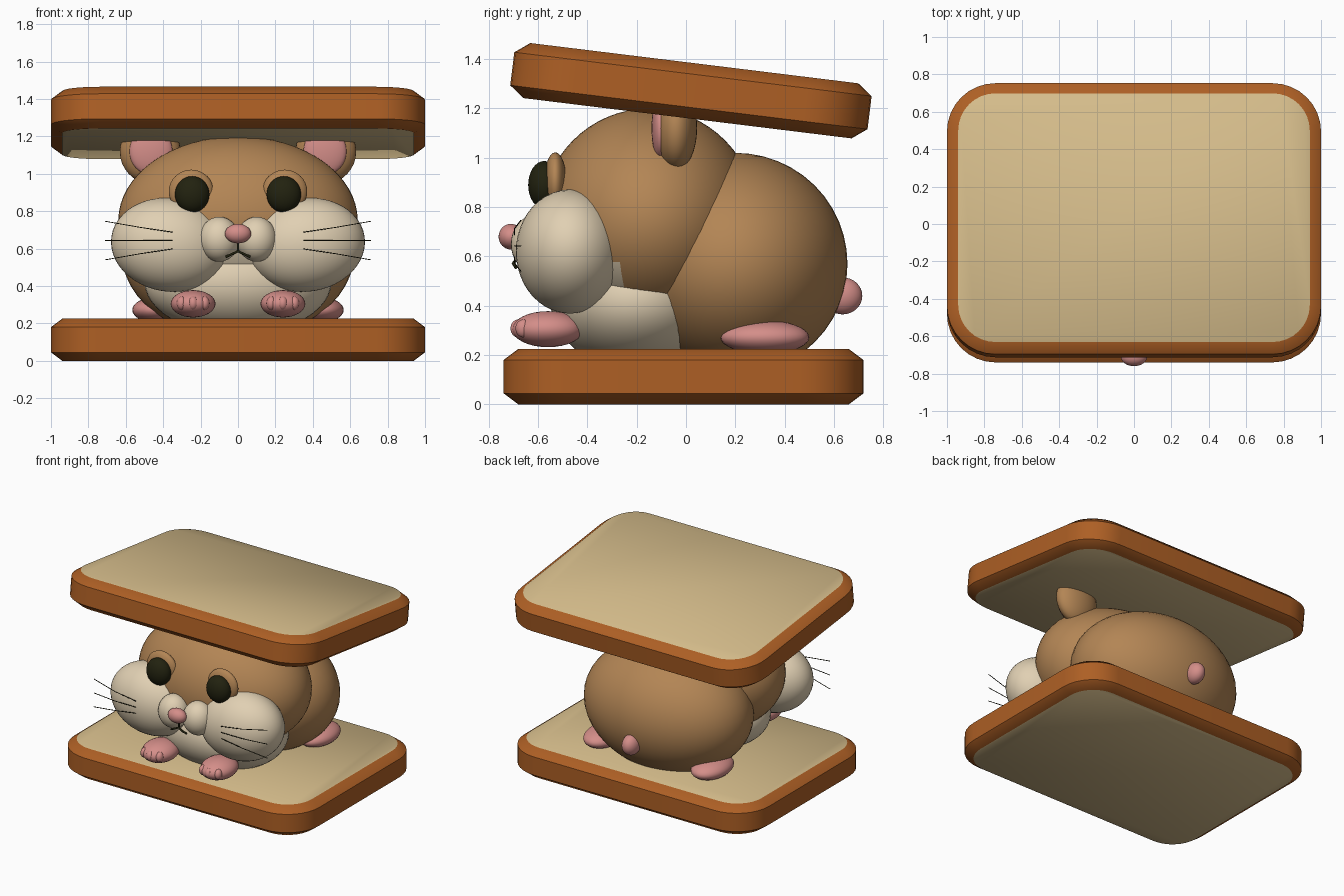
import bpy, bmesh, math
from mathutils import Matrix, Vector

cube = bpy.data.objects.get("Cube")
if cube:
    bpy.data.objects.remove(cube, do_unlink=True)


def material(name, rgb):
    m = bpy.data.materials.new(name)
    m.use_nodes = True
    color = (*rgb, 1)
    m.diffuse_color = color
    bsdf = m.node_tree.nodes["Principled BSDF"]
    bsdf.inputs["Base Color"].default_value = color
    bsdf.inputs["Roughness"].default_value = 0.8
    return m


CRUST = material("crust_brown", (0.42, 0.115, 0.018))
CRUMB = material("crumb_tan", (0.66, 0.50, 0.255))
FUR = material("fur_brown", (0.45, 0.235, 0.09))
CREAM = material("cream_fur", (0.75, 0.63, 0.45))
PINK = material("soft_pink", (0.66, 0.27, 0.25))
DARK = material("eye_dark", (0.016, 0.016, 0.005))


def finish(bm, name, mats, angle=50):
    bmesh.ops.recalc_face_normals(bm, faces=bm.faces)
    mesh = bpy.data.meshes.new(name)
    bm.to_mesh(mesh)
    bm.free()
    for m in mats:
        mesh.materials.append(m)
    ob = bpy.data.objects.new(name, mesh)
    bpy.context.collection.objects.link(ob)
    bpy.ops.object.select_all(action="DESELECT")
    ob.select_set(True)
    bpy.context.view_layer.objects.active = ob
    bpy.ops.object.shade_smooth_by_angle(angle=math.radians(angle))
    return ob


def ellipsoid(name, center, radii, mat, tilt=0, segs=32):
    """Ellipsoid, tilted about the y axis in degrees."""
    bm = bmesh.new()
    xf = (Matrix.Translation(center) @ Matrix.Rotation(math.radians(tilt), 4, "Y")
          @ Matrix.Diagonal((*radii, 1)))
    bmesh.ops.create_uvsphere(bm, u_segments=segs, v_segments=segs // 2,
                              radius=1, matrix=xf)
    return finish(bm, name, [mat])


def pair(name, center, radii, mat, tilt=0, segs=32):
    for side, s in (("left", 1), ("right", -1)):
        ellipsoid(f"{side}_{name}", (s * center[0], center[1], center[2]),
                  radii, mat, s * tilt, segs)


def strand(name, points, radius):
    """Thin dark line through points."""
    curve = bpy.data.curves.new(name, "CURVE")
    curve.dimensions = "3D"
    curve.bevel_depth = radius
    curve.bevel_resolution = 1
    curve.use_fill_caps = True
    spline = curve.splines.new("POLY")
    spline.points.add(len(points) - 1)
    for p, co in zip(spline.points, points):
        p.co = (*co, 1)
    curve.materials.append(DARK)
    bpy.context.collection.objects.link(bpy.data.objects.new(name, curve))


def bread(name, center, tilt):
    """Rounded slab with chamfered crust and crumb on both broad faces."""
    bm = bmesh.new()
    hx, hy, hz, corner, steps = 1.0, 0.73, 0.1125, 0.26, 8
    rings = []
    for inset, z in ((0.06, -hz), (0, -hz + 0.045), (0, hz - 0.045), (0.06, hz)):
        ring = []
        for q, (sx, sy) in enumerate(((1, 1), (-1, 1), (-1, -1), (1, -1))):
            for i in range(steps + 1):
                a = (q + i / steps) * math.pi / 2
                r = corner - inset
                ring.append(bm.verts.new((sx * (hx - corner) + r * math.cos(a),
                                          sy * (hy - corner) + r * math.sin(a), z)))
        rings.append(ring)
    for low, high in zip(rings, rings[1:]):
        for i in range(len(low)):
            j = (i + 1) % len(low)
            bm.faces.new((low[i], low[j], high[j], high[i]))
    for ring in (rings[0], rings[-1]):
        bm.faces.new(ring).material_index = 1
    ob = finish(bm, name, [CRUST, CRUMB])
    ob.location = center
    ob.rotation_euler.x = math.radians(tilt)


# Bread slices
bread("bottom_bread", (0, -0.01, 0.1125), 0)
bread("top_bread", (0, 0.02, 1.272), -7)

# Body, chest and head
ellipsoid("body", (0, 0.2, 0.57), (0.62, 0.455, 0.45), FUR, segs=48)
ellipsoid("chest", (0, -0.2, 0.42), (0.5, 0.35, 0.28), CREAM, segs=48)
head = ellipsoid("head", (0, -0.15, 0.75), (0.64, 0.44, 0.45), FUR, segs=64)
head.data.materials.append(CREAM)
for face in head.data.polygons:
    if face.center.y < -0.25 and face.center.z < 0.56:
        face.material_index = 1

# Cheeks, muzzle and nose
pair("cheek", (0.365, -0.47, 0.62), (0.315, 0.22, 0.25), CREAM, tilt=-8, segs=48)
pair("muzzle", (0.1, -0.605, 0.65), (0.108, 0.105, 0.12), CREAM)
ellipsoid("nose", (0, -0.71, 0.68), (0.07, 0.05, 0.052), PINK)

# Mouth
strand("mouth_line", [(0, -0.69, 0.64), (0, -0.69, 0.585)], 0.006)
strand("mouth_curve", [(-0.065, -0.69, 0.555), (-0.03, -0.7, 0.572), (0, -0.69, 0.585),
                       (0.03, -0.7, 0.572), (0.065, -0.69, 0.555)], 0.007)

# Eyes
pair("eyelid", (0.25, -0.53, 0.905), (0.12, 0.045, 0.117), FUR)
pair("eye", (0.245, -0.575, 0.89), (0.092, 0.065, 0.097), DARK)

# Ears
pair("ear", (0.47, -0.04, 1.12), (0.162, 0.085, 0.17), FUR)
pair("inner_ear", (0.465, -0.105, 1.12), (0.115, 0.035, 0.125), PINK)

# Paws, toes and tail
pair("front_paw", (0.24, -0.56, 0.305), (0.12, 0.145, 0.073), PINK)
for i in (-1, 0, 1):
    pair(f"toe_{i + 2}", (0.24 + 0.062 * i, -0.68 + 0.02 * abs(i), 0.308),
         (0.027, 0.032, 0.037), PINK, segs=16)
pair("back_foot", (0.44, 0.32, 0.272), (0.125, 0.18, 0.068), PINK)
ellipsoid("tail", (0, 0.635, 0.44), (0.06, 0.08, 0.075), PINK)

# Whiskers
for side, s in (("left", 1), ("right", -1)):
    for i in (-1, 0, 1):
        strand(f"{side}_whisker_{i + 2}",
               [(s * 0.35, -0.695, 0.643 + 0.045 * i),
                (s * 0.52, -0.695, 0.643 + 0.07 * i),
                (s * 0.71, -0.67, 0.643 + 0.103 * i)], 0.0025)
